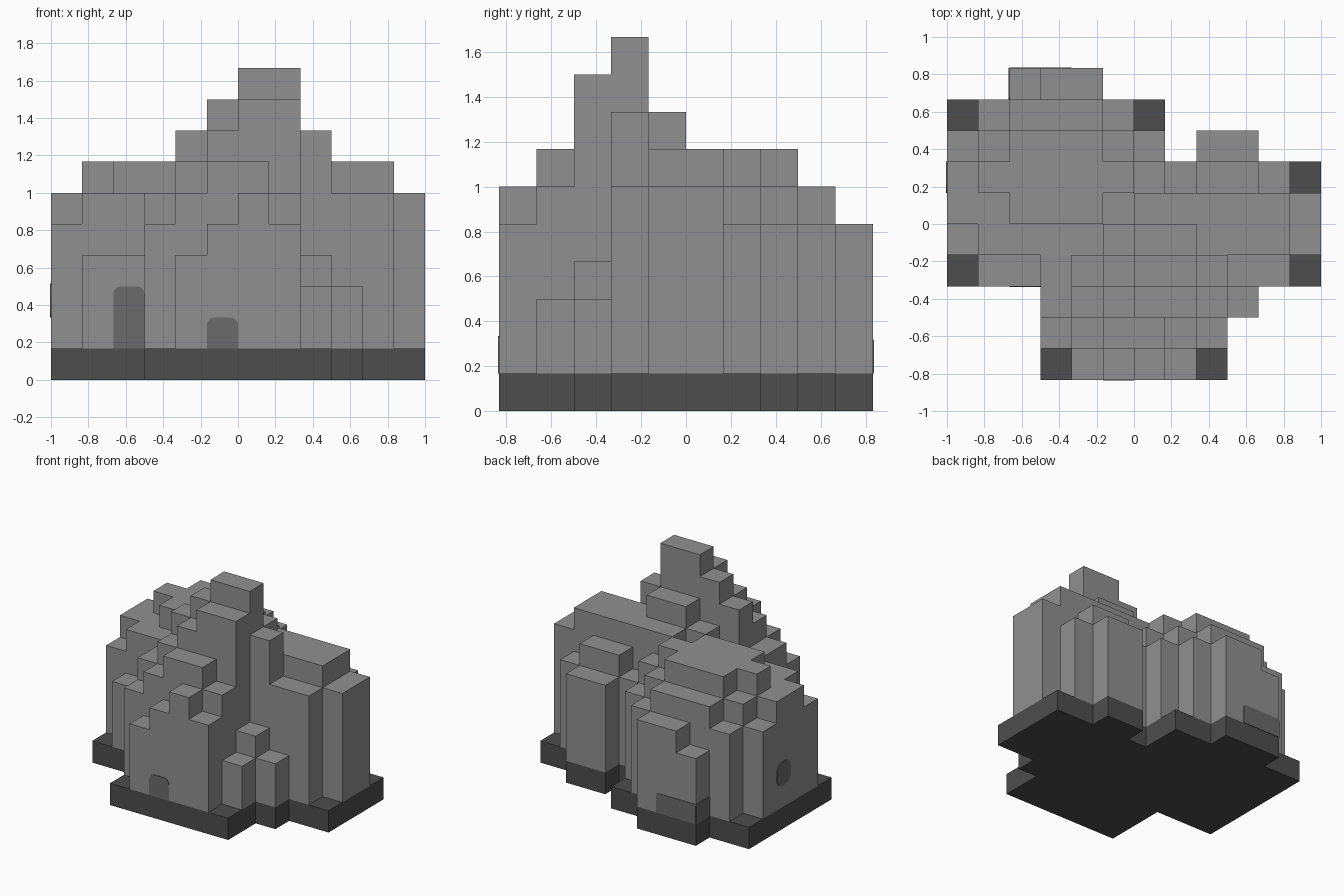
import bpy, bmesh, math
from mathutils import Vector

if "Cube" in bpy.data.objects:
    bpy.data.objects.remove(bpy.data.objects["Cube"])

U = 1 / 6  # one block


def material(name, v):
    m = bpy.data.materials.new(name)
    m.diffuse_color = (v, v, v, 1)
    m.use_nodes = True
    m.node_tree.nodes["Principled BSDF"].inputs["Base Color"].default_value = m.diffuse_color
    return m


GREY = material("wall grey", 0.28)
DARK = material("plinth dark grey", 0.075)
MID = material("opening mid grey", 0.145)

# Height plan in blocks, back row first, left to right (A = 10)
PLAN = ["..455.......",
        "1566651.....",
        "5677765.55..",
        "677777656651",
        "667776777776",
        "566667887776",
        "14468" "9AA8661",
        "...6789943..",
        "...567763...",
        "...145651..."]
HEIGHT = {(i - 6, 4 - r): int(c, 16)
          for r, row in enumerate(PLAN) for i, c in enumerate(row) if c != "."}


def finish(name, bm, mat):
    bmesh.ops.remove_doubles(bm, verts=bm.verts, dist=1e-5)
    me = bpy.data.meshes.new(name)
    bm.to_mesh(me)
    bm.free()
    me.materials.append(mat)
    ob = bpy.data.objects.new(name, me)
    bpy.context.collection.objects.link(ob)
    return ob


def terraces(name, low, high, mat, bottom=False):
    """Outer skin of the block columns between two levels."""
    bm = bmesh.new()

    def quad(*pts):
        bm.faces.new([bm.verts.new(Vector(p) * U) for p in pts])

    for (x, y), full in HEIGHT.items():
        h = min(full, high)
        if h <= low:
            continue
        if full <= high:
            quad((x, y, h), (x + 1, y, h), (x + 1, y + 1, h), (x, y + 1, h))
        if bottom:
            quad((x, y, 0), (x, y + 1, 0), (x + 1, y + 1, 0), (x + 1, y, 0))
        ring = [(x, y), (x + 1, y), (x + 1, y + 1), (x, y + 1)]
        for k, (dx, dy) in enumerate([(0, -1), (1, 0), (0, 1), (-1, 0)]):
            near = HEIGHT.get((x + dx, y + dy), 0)
            a, b = ring[k], ring[(k + 1) % 4]
            for z in range(max(near, low), h):
                quad((*a, z), (*b, z), (*b, z + 1), (*a, z + 1))
    return finish(name, bm, mat)


terraces("plinth", 0, 1, DARK, bottom=True)
terraces("stepped_towers", 1, 10, GREY)


def opening(name, origin, along, out, w, h, r_top, r_bottom):
    """Thin plate with rounded corners, lying on a wall (block units)."""
    o, a, n, up = Vector(origin), Vector(along), Vector(out), Vector((0, 0, 1))
    pts = []
    for cx, cz, r, start in [(w, h, r_top, 0), (0, h, r_top, 90),
                             (0, 0, r_bottom, 180), (w, 0, r_bottom, 270)]:
        steps = 5 if r else 1
        for s in range(steps):
            t = math.radians(start + 90 * s / 4)
            px = cx + (r if cx == 0 else -r) + r * math.cos(t)
            pz = cz + (r if cz == 0 else -r) + r * math.sin(t)
            pts.append(o + a * px + up * pz)
    bm = bmesh.new()
    face = bm.faces.new([bm.verts.new(p * U) for p in pts])
    side = bmesh.ops.extrude_face_region(bm, geom=[face])
    moved = [g for g in side["geom"] if isinstance(g, bmesh.types.BMVert)]
    bmesh.ops.translate(bm, verts=moved, vec=n * 0.004)
    bmesh.ops.recalc_face_normals(bm, faces=bm.faces)
    finish(name, bm, MID)


X, Y = (1, 0, 0), (0, 1, 0)
FRONT, BACK, LEFT = (0, -1, 0), (0, 1, 0), (-1, 0, 0)
opening("front_door", (-1, -5, 1), X, FRONT, 1, 1, 0.25, 0)
opening("tall_side_door", (-4, -2, 1), X, FRONT, 1, 2, 0.25, 0)
opening("left_window", (-6, 1, 2), Y, LEFT, 1, 1.1, 0.4, 0.4)
opening("back_door", (-4, 5, 1), X, BACK, 2, 0.9, 0.12, 0)
opening("back_door_return", (-4, 4, 1), Y, LEFT, 1, 0.9, 0.12, 0)
